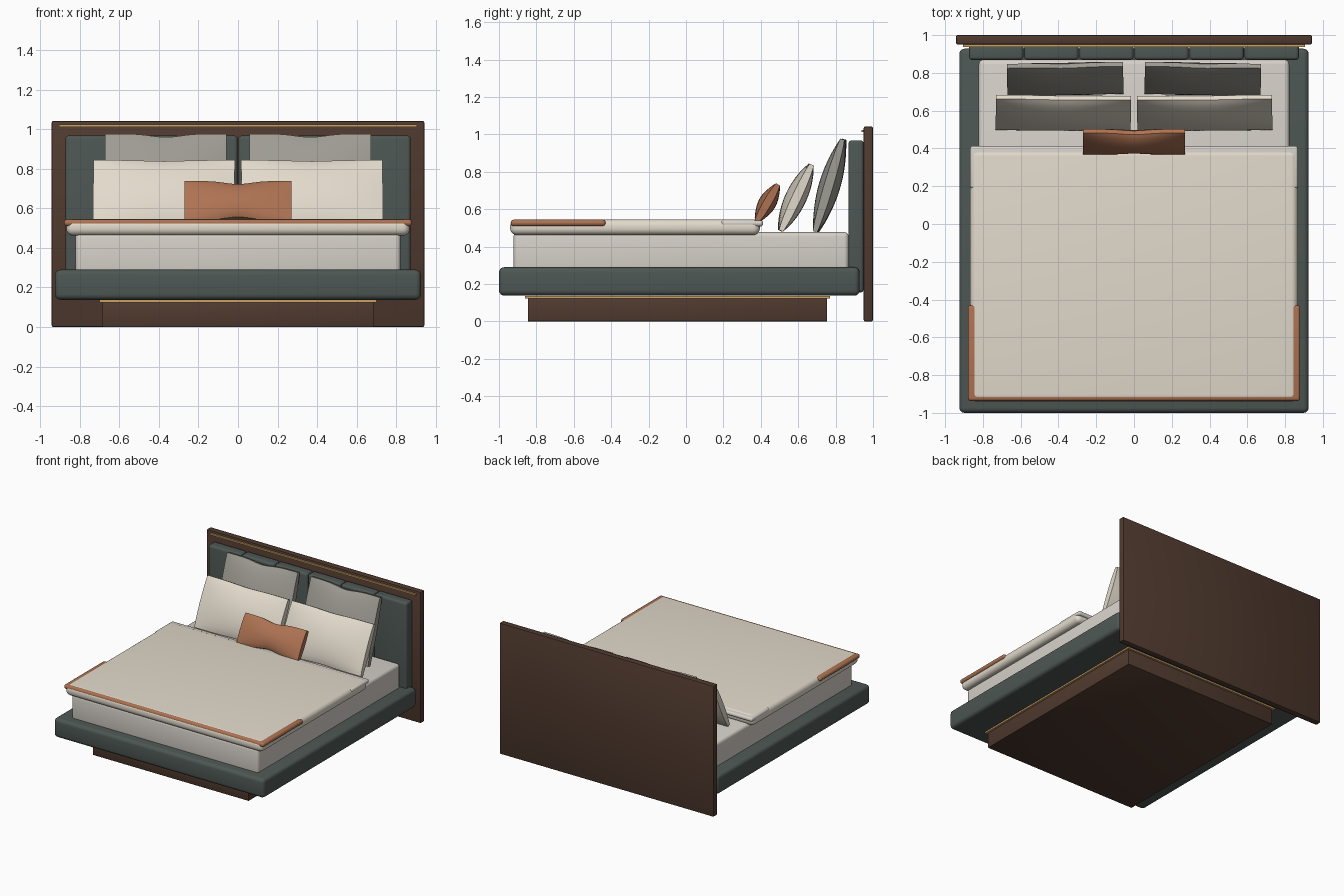
import bpy, bmesh, math
from mathutils import Matrix

if "Cube" in bpy.data.objects:
    bpy.data.objects.remove(bpy.data.objects["Cube"])


def mat(name, rgb):
    m = bpy.data.materials.new(name)
    m.diffuse_color = (*rgb, 1)
    m.use_nodes = True
    m.node_tree.nodes["Principled BSDF"].inputs["Base Color"].default_value = m.diffuse_color
    return m


WOOD = mat("dark_wood", (0.08, 0.042, 0.028))
GREEN = mat("green_fabric", (0.075, 0.095, 0.088))
CREAM = mat("cream_linen", (0.76, 0.70, 0.60))
WHITE = mat("off_white", (0.68, 0.64, 0.59))
RUST = mat("rust_fabric", (0.42, 0.17, 0.085))
GREY = mat("grey_linen", (0.34, 0.33, 0.29))
GOLD = mat("brass", (0.60, 0.36, 0.13))


def finish(bm, name, material):
    bmesh.ops.recalc_face_normals(bm, faces=bm.faces)
    me = bpy.data.meshes.new(name)
    bm.to_mesh(me)
    bm.free()
    ob = bpy.data.objects.new(name, me)
    bpy.context.collection.objects.link(ob)
    me.materials.append(material)
    bpy.ops.object.select_all(action='DESELECT')
    ob.select_set(True)
    bpy.context.view_layer.objects.active = ob
    bpy.ops.object.shade_smooth_by_angle(angle=math.radians(35))
    return ob


def box(name, x, y, z, material, bevel=0.0, seg=4):
    """Rounded box from (min, max) ranges."""
    bm = bmesh.new()
    bmesh.ops.create_cube(bm, size=1)
    for v in bm.verts:
        for i, (a, b) in enumerate((x, y, z)):
            v.co[i] = a if v.co[i] < 0 else b
    if bevel:
        bmesh.ops.bevel(bm, geom=bm.edges[:], offset=bevel, segments=seg,
                        profile=0.5, affect='EDGES')
    return finish(bm, name, material)


def pillow(name, x, y, z, w, h, thick, lean, material, dip, yaw=0):
    """Plump cushion with a thin edge band; (x, y, z) is the bottom centre."""
    n, band = 20, 0.012
    bm = bmesh.new()
    sides = []
    for s in (-1, 1):
        rows = []
        for j in range(n + 1):
            row = []
            for i in range(n + 1):
                u, v = 2 * i / n - 1, 2 * j / n - 1
                t = band + (thick / 2 - band) * ((1 - 0.8 * u * u) * (1 - v * v)) ** 0.8
                sag = dip * math.exp(-(u / 0.35) ** 2) * v
                row.append(bm.verts.new((u * w / 2, s * t, (v + 1) * h / 2 - sag)))
            rows.append(row)
        for j in range(n):
            for i in range(n):
                bm.faces.new((rows[j][i], rows[j][i + 1], rows[j + 1][i + 1], rows[j + 1][i]))
        sides.append(rows)
    f, b = sides
    for k in range(n):
        for j in (0, n):
            bm.faces.new((f[j][k], f[j][k + 1], b[j][k + 1], b[j][k]))
            bm.faces.new((f[k][j], f[k + 1][j], b[k + 1][j], b[k][j]))
    bm.transform(Matrix.Translation((x, y, z)) @ Matrix.Rotation(math.radians(yaw), 4, 'Z')
                 @ Matrix.Rotation(-math.radians(lean), 4, 'X'))
    return finish(bm, name, material)


# Base
box("plinth", (-.685, .685), (-.845, .755), (0, .126), WOOD, .004, 2)
box("plinth_trim", (-.70, .70), (-.86, .77), (.124, .136), GOLD)
box("bed_frame", (-.925, .925), (-1, .928), (.138, .29), GREEN, .028)

# Headboard
box("headboard_panel", (-.942, .942), (.95, 1), (0, 1.042), WOOD, .008, 2)
box("headboard_trim", (-.905, .905), (.937, .952), (1.012, 1.024), GOLD)
pw = 1.75 / 6
for i in range(6):
    x0 = -.875 + i * pw
    box(f"headboard_cushion_{i + 1}", (x0 + .002, x0 + pw - .002), (.868, .95), (.155, .968),
        GREEN, .018)

# Bedding
box("mattress", (-.822, .822), (-.922, .87), (.27, .478), WHITE, .025)
box("duvet", (-.868, .868), (-.94, .395), (.462, .546), CREAM, .036, 6)
box("duvet_fold", (-.868, .868), (.187, .413), (.508, .541), WHITE, .015)
box("throw", (-.88, .88), (-.937, -.43), (.51, .544), RUST, .016)

# Pillows
for s, side in ((-1, "left"), (1, "right")):
    pillow(f"back_pillow_{side}", s * .363, .695, .48, .615, .515, .115, 16.5, GREY, .018, -s * 1)
    pillow(f"front_pillow_{side}", s * .375, .505, .485, .715, .39, .115, 25, CREAM, .006, s * .5)
pillow("accent_pillow", 0, .378, .535, .54, .228, .095, 30, RUST, .018)
